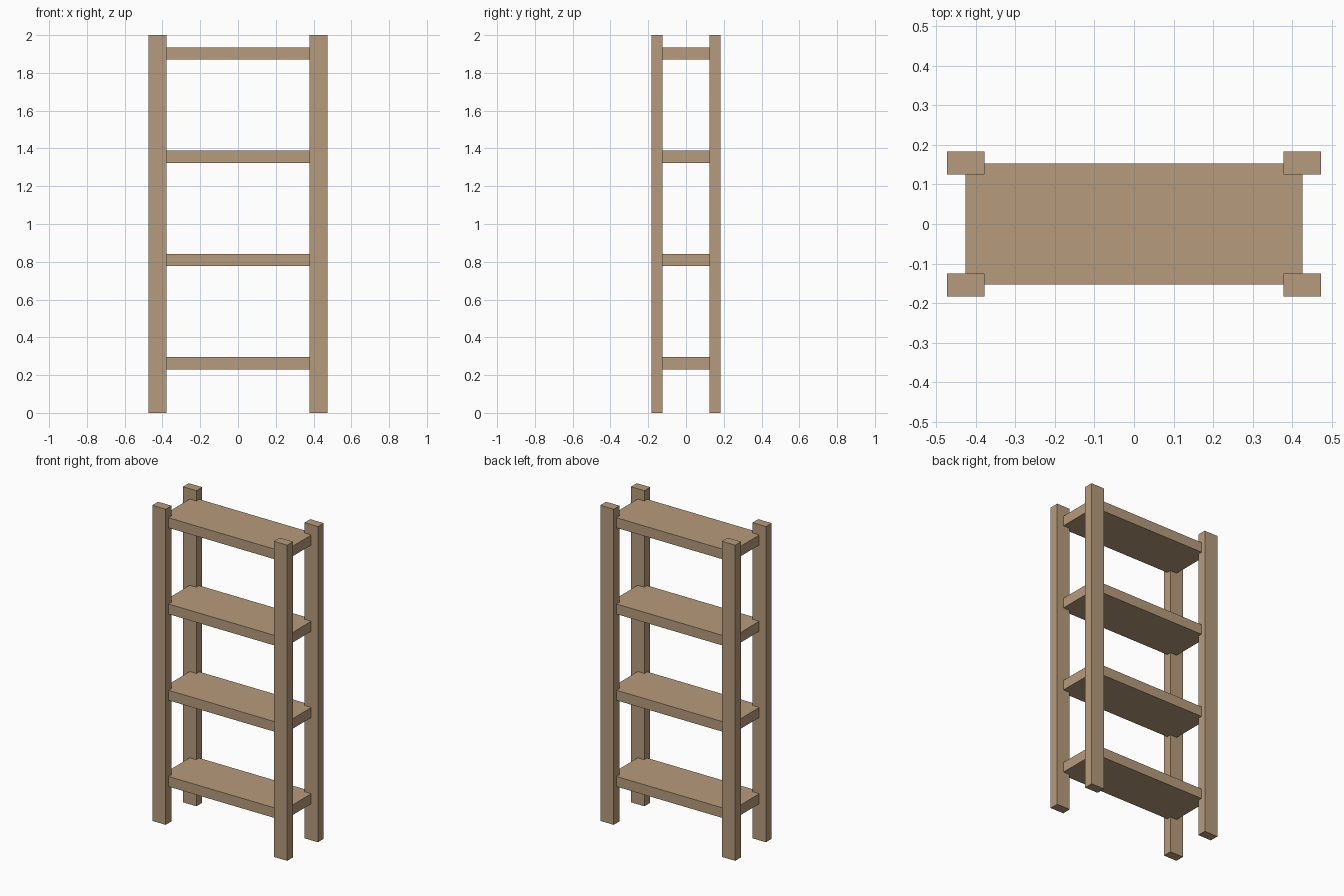
import bpy

if "Cube" in bpy.data.objects:
    bpy.data.objects.remove(bpy.data.objects["Cube"])

wood = bpy.data.materials.new("wood")
wood.diffuse_color = (0.47, 0.33, 0.2, 1)
wood.use_nodes = True
wood.node_tree.nodes["Principled BSDF"].inputs["Base Color"].default_value = wood.diffuse_color


def box(name, center, size):
    bpy.ops.mesh.primitive_cube_add(size=1, location=center)
    ob = bpy.context.object
    ob.name = name
    ob.scale = size
    bpy.ops.object.transform_apply(location=False, rotation=False, scale=True)
    ob.data.materials.append(wood)
    return ob


# Four corner posts
for side, sx in (("left", -1), ("right", 1)):
    for face, sy in (("front", -1), ("back", 1)):
        box(f"{face}_{side}_post", (sx * 0.426, sy * 0.154, 1.0), (0.094, 0.058, 2.0))

# Four evenly spaced shelves, their corners housed in the posts
for i in range(4):
    box(f"shelf_{i + 1}", (0, 0, 0.263 + i * 0.5465), (0.852, 0.307, 0.064))
